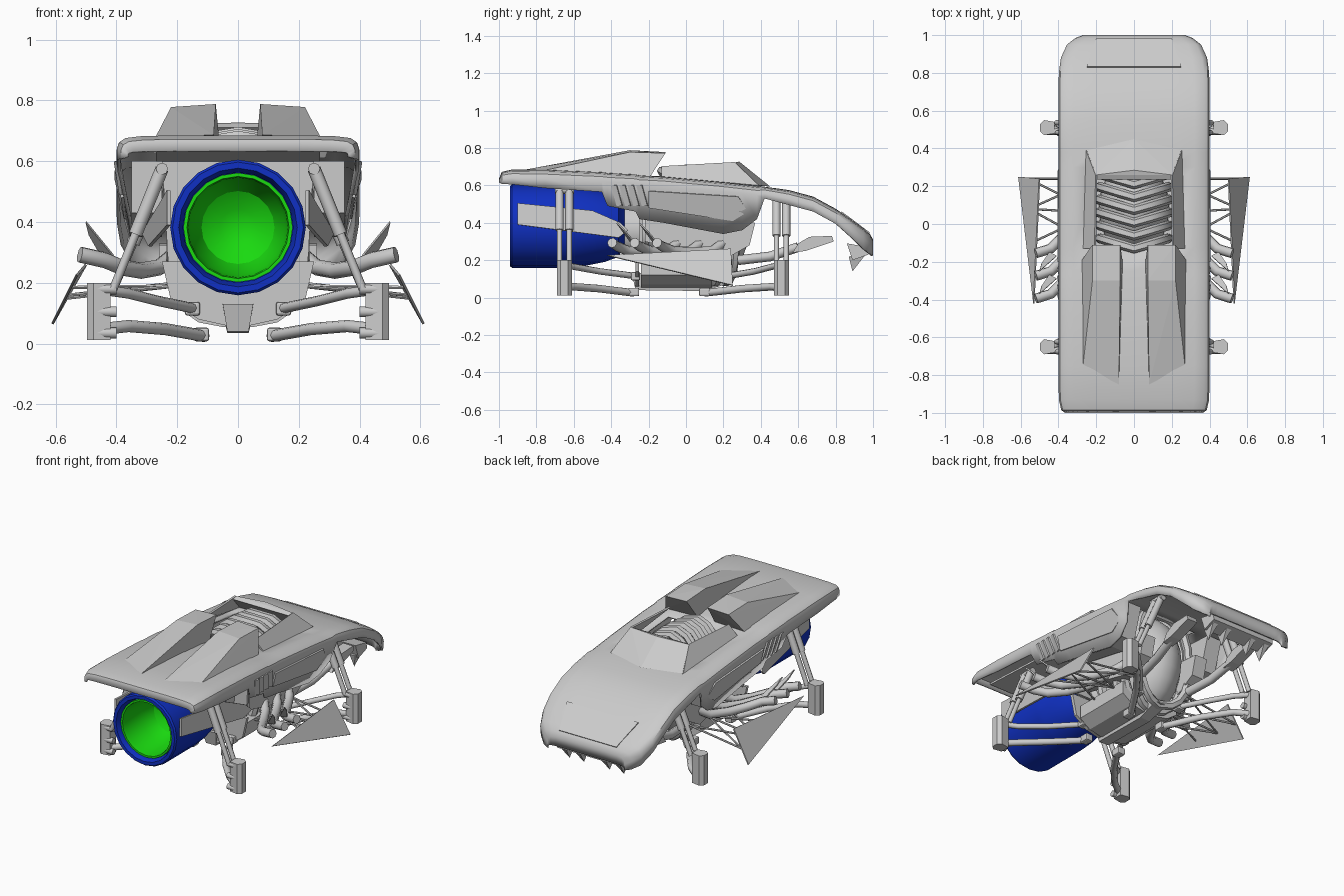
import bpy, bmesh, math
from mathutils import Vector, Matrix

if "Cube" in bpy.data.objects:
    bpy.data.objects.remove(bpy.data.objects["Cube"])

def material(name, rgb):
    m = bpy.data.materials.new(name)
    m.diffuse_color = (*rgb, 1)
    m.use_nodes = True
    m.node_tree.nodes["Principled BSDF"].inputs["Base Color"].default_value = m.diffuse_color
    return m

BLUE = material("blue", (0.005, 0.03, 0.55))
GREEN = material("green", (0.01, 0.7, 0.005))

def finish(name, bm, mat=None, smooth=False, recalc=True):
    if recalc:
        bmesh.ops.recalc_face_normals(bm, faces=bm.faces)
    me = bpy.data.meshes.new(name)
    bm.to_mesh(me)
    bm.free()
    ob = bpy.data.objects.new(name, me)
    bpy.context.collection.objects.link(ob)
    if mat:
        me.materials.append(mat)
    bpy.ops.object.select_all(action='DESELECT')
    bpy.context.view_layer.objects.active = ob
    ob.select_set(True)
    if smooth:
        bpy.ops.object.shade_smooth_by_angle(angle=math.radians(32))
    return ob

def solidify(ob, t, offset=-1):
    m = ob.modifiers.new("thickness", 'SOLIDIFY')
    m.thickness, m.offset = t, offset

def plate(name, pts, t=0.01):
    bm = bmesh.new()
    bm.faces.new([bm.verts.new(p) for p in pts])
    ob = finish(name, bm, recalc=False)
    solidify(ob, t, 0)
    return ob

def hull(name, pts):
    bm = bmesh.new()
    for p in pts:
        bm.verts.new(p)
    bmesh.ops.convex_hull(bm, input=bm.verts)
    return finish(name, bm)

def box(name, c, size, bevel=0):
    bm = bmesh.new()
    bmesh.ops.create_cube(bm, size=1, matrix=Matrix.Translation(c) @ Matrix.Diagonal((*size, 1)))
    if bevel:
        bmesh.ops.bevel(bm, geom=bm.edges[:], offset=bevel, segments=2, affect='EDGES', profile=0.5)
    return finish(name, bm)

def tube(name, pts, r, cyclic=False, res=2):
    cu = bpy.data.curves.new(name, 'CURVE')
    cu.dimensions, cu.bevel_depth, cu.bevel_resolution, cu.use_fill_caps = '3D', r, res, True
    sp = cu.splines.new('POLY')
    sp.points.add(len(pts) - 1)
    for q, p in zip(sp.points, pts):
        q.co = (*p, 1)
    sp.use_cyclic_u = cyclic
    ob = bpy.data.objects.new(name, cu)
    bpy.context.collection.objects.link(ob)
    bpy.ops.object.select_all(action='DESELECT')
    bpy.context.view_layer.objects.active = ob
    ob.select_set(True)
    bpy.ops.object.convert(target='MESH')
    bpy.ops.object.shade_smooth_by_angle(angle=math.radians(50))

def lathe(name, prof, cz, n, mat=None):
    bm = bmesh.new()
    rings = [[bm.verts.new((r * math.cos(2 * math.pi * k / n), y, cz + r * math.sin(2 * math.pi * k / n)))
              for k in range(n)] for r, y in prof]
    for a, b in zip(rings, rings[1:]):
        for k in range(n):
            bm.faces.new((a[k], a[(k + 1) % n], b[(k + 1) % n], b[k]))
    bmesh.ops.remove_doubles(bm, verts=bm.verts, dist=1e-4)
    return finish(name, bm, mat, True)

# Body shell: stations of y, half width, top height, lower edge height
stations = [(-1, .365, .635, .615), (-.985, .385, .672, .608), (-.93, .398, .685, .605), (-.75, .4, .685, .585),
            (-.45, .4, .672, .565), (-.42, .4, .668, .49), (-.27, .4, .66, .46), (-.25, .4, .655, .42),
            (-.12, .4, .648, .40), (.2, .4, .618, .34), (.3, .4, .607, .36), (.38, .4, .598, .42),
            (.42, .4, .593, .53), (.55, .4, .575, .495), (.68, .4, .54, .46), (.8, .398, .475, .395),
            (.88, .387, .42, .325), (.95, .355, .37, .26), (.985, .31, .338, .235), (1.0, .27, .31, .226),
            (.997, .265, .25, .222)]
cross = [(0, 0), (.52, 0), (.8, .003), (.93, .010), (.98, .025), (1, .05)]
bm = bmesh.new()
rows = []
for y, w, top, bot in stations:
    h = top - bot
    half = [(w * f, top - d * min(1, h / .09)) for f, d in cross] + [(w - max(0, h - .09) * .25, bot)]
    line = [(-x, z) for x, z in half[:0:-1]] + half
    rows.append([bm.verts.new((x, y, z)) for x, z in line])
for (st, a), (sn, b) in zip(zip(stations, rows), zip(stations[1:], rows[1:])):
    for i in range(len(a) - 1):
        mid = (a[i].co.x + a[i + 1].co.x) / 2
        if abs(mid) < .2 and st[0] >= -.121 and sn[0] <= .301:
            continue  # engine opening
        bm.faces.new((a[i], a[i + 1], b[i + 1], b[i]))
shell = finish("body_shell", bm, None, True, False)
solidify(shell, .012)
plate("deck_underside", [(-.27, -.96, .64), (.27, -.96, .64), (.27, -.25, .605), (-.27, -.25, .605)], .012)

# Jet tube with coloured nozzle
lathe("jet_housing", [(0, -.31), (.08, -.31), (.12, -.34), (.165, -.36), (.178, -.40), (.19, -.43), (.204, -.5),
                      (.22, -.58), (.223, -.62), (.223, -.93), (.215, -.94), (.195, -.94), (.181, -.9), (.181, -.6),
                      (0, -.55)], .382, 20, BLUE)
lathe("jet_nozzle_lining", [(.18, -.88), (.18, -.915), (.168, -.915), (.164, -.89), (.155, -.75), (.12, -.67),
                            (.06, -.63), (0, -.62)], .382, 20, GREEN)

# Engine core, swept-back ribs and narrow keel
bm = bmesh.new()
bmesh.ops.create_uvsphere(bm, u_segments=20, v_segments=12, radius=1,
                          matrix=Matrix.Translation((0, .08, .375)) @ Matrix.Diagonal((.19, .26, .31, 1)))
finish("engine_core", bm, None, True)
for k in range(6):
    yt = .27 - .068 * k
    s = 1 - .02 * abs(k - 2.5)
    ring = []
    for a in range(20):
        t = 2 * math.pi * a / 20
        c, n = math.cos(t), math.sin(t)
        x = .195 * s * math.copysign(abs(c) ** .75, c)
        z = .312 * s * math.copysign(abs(n) ** .85, n)
        ring.append((x, yt - .06 * (1 - abs(x) / .2), .38 + z))
    tube(f"engine_rib_{k}", ring, .026, True, 1)
lathe("drive_casing", [(0, .0), (.12, .0), (.12, -.2), (.15, -.22), (.15, -.33), (0, -.33)], .36, 16)
hull("engine_sump", [(s * x, y, z) for s in (-1, 1) for y in (-.24, .14)
                     for x, z in ((.2, .2), (.2, .12), (.13, .07), (.05, .055))])
hull("keel", [(s * x, y, z) for s in (-1, 1) for y, z, x in
              ((-.29, .13, .05), (-.27, .04, .035), (.1, .035, .035), (.24, .08, .04), (.2, .14, .06))])
plate("rear_bulkhead", [(-.25, -.26, .27), (-.22, -.26, .14), (-.13, -.26, .08), (-.04, -.26, .06),
                        (.04, -.26, .06), (.13, -.26, .08), (.22, -.26, .14), (.25, -.26, .27)], .02)
plate("firewall", [(-.25, -.24, .61), (.25, -.24, .61), (.23, -.24, .27), (-.23, -.24, .27)], .015)

# Nose chin with teeth and visor
hull("nose_chin", [(x, y, z) for x in (-.22, .22) for y, z in ((.86, .29), (.97, .27), (.975, .23), (.89, .2))])
for k, x in enumerate((-.19, -.09, .09, .19)):
    hull(f"chin_tooth_{k}", [(x - .02, .87, .22), (x + .02, .87, .22), (x - .02, .96, .23),
                             (x + .02, .96, .23), (x, .89, .14)])
plate("nose_visor", [(-.25, .83, .456), (.25, .83, .456), (.2, .98, .344), (-.2, .98, .344)], .01)
hull("windscreen", [(s * x, y, z) for s in (-1, 1) for x, y, z in
                    ((0, .45, .594), (.25, .39, .60), (.2, .26, .722), (0, .285, .727),
                     (0, .262, .715), (.2, .235, .71), (.24, .36, .6))])

for s, side in ((-1, "left"), (1, "right")):
    def P(*pts):
        return [(s * p[0], p[1], p[2]) for p in pts]

    # Cabin side wall along the engine opening
    plate(f"cabin_side_{side}", P((.25, .39, .597), (.2, .26, .722), (.205, -.13, .70), (.265, -.13, .645)))
    # Tapering rear deck hump
    hull(f"deck_hump_{side}", P((.275, -.19, .65), (.22, -.11, .772), (.22, -.3, .778), (.27, -.75, .682),
                                (.08, -.85, .686), (.073, -.3, .788), (.073, -.11, .778), (.06, -.2, .65)))
    # Inner side pod, engine flank and louvres
    hull(f"side_pod_{side}", P(*[(x, y, z) for x in (.25, .35) for y, z in
                                 ((-.2, .6), (-.2, .43), (.2, .35), (.3, .37), (.36, .57))]))
    hull(f"engine_flank_{side}", P(*[(x, y, z) for x in (.15, .235) for y, z in
                                     ((-.22, .44), (-.22, .3), (.2, .2), (.34, .28), (.37, .4))]))
    for k in range(4):
        y = -.4 + .045 * k
        plate(f"side_louvre_{side}_{k}", P((.396, y, .6), (.404, y + .03, .6), (.386, y + .06, .49), (.375, y + .03, .49)))
    plate(f"side_trim_{side}", P((.401, -.2, .57), (.401, .28, .54), (.375, .33, .46), (.37, .25, .41), (.38, -.2, .48)))
    # Plate beside the jet
    plate(f"jet_side_plate_{side}", P((.228, -.9, .505), (.25, -.5, .465), (.29, -.35, .4), (.31, -.31, .36),
                                      (.29, -.36, .32), (.228, -.9, .39)), .012)
    # Suspension corners: upright, bent arms, twin dampers
    for end, y0, yl, yu, ztop, zmid in (("rear", -.65, -.28, -.27, .575, .36), ("front", .51, .1, .22, .55, .33)):
        n = f"{end}_{side}"
        lug = [(s * (.455 + x), y0 + y, z) for z in (.012, .2) for x, y in
               ((-.035, .03), (.02, .04), (.042, .02), (.042, -.02), (.02, -.04), (-.035, -.03))]
        hull(f"upright_{n}", lug)
        d = .05 if y0 < 0 else -.05
        for z in (.035, .105, .18):
            tube(f"upright_lug_{n}", P((.40, y0 - .02, z), (.47, y0 - .02, z)), .018)
        tube(f"lower_arm_{n}", P((.43, y0, .05), (.36, y0 + d, .058), (.24, (y0 + yl) / 2, .048), (.11, yl, .025)), .02)
        tube(f"upper_arm_{n}", P((.43, y0, .175), (.36, y0 + d, .165), (.26, (y0 + yu) / 2, .14), (.14, yu, .115)), .017)
        box(f"lower_pivot_{n}", (s * .12, yl, .03), (.05, .06, .045), .008)
        box(f"upper_pivot_{n}", (s * .15, yu, .115), (.05, .05, .045), .008)
        xm = .41 - .16 * (zmid - .18) / (ztop - .18)
        for dy in (-.026, .026):
            y = y0 + dy
            tube(f"damper_rod_{n}", P((.41, y, .18), (xm, y, zmid)), .014)
            tube(f"damper_body_{n}", P((xm, y, zmid), (.25, y, ztop)), .022)
        tube(f"damper_mount_{n}", P((.25, y0 - .05, ztop), (.25, y0 + .05, ztop)), .02)
    # Swept exhaust pipes and the blades above them
    for k in range(3):
        y = -.39 + .12 * k
        tube(f"exhaust_{side}_{k}", P((.2, y + .36, .3), (.26, y + .29, .25), (.32, y + .18, .24),
                                      (.38, y + .08, .25), (.44, y + .02, .275), (.52, y - .005, .293)), .027)
    for k in range(2):
        y = -.34 + .12 * k
        plate(f"exhaust_blade_{side}_{k}", P((.41, y + .05, .29), (.5, y - .03, .40), (.49, y + .01, .36), (.45, y + .07, .29)), .008)
    # Side wing on a light truss
    plate(f"side_wing_{side}", P((.5, .24, .26), (.61, .25, .065), (.53, -.42, .225)), .008)
    outer = [Vector(p) for p in ((.56, .24, .15), (.555, .08, .16), (.545, -.1, .185))]
    inner = [Vector(p) for p in ((.2, .24, .2), (.2, .06, .19), (.19, -.12, .19))]
    for i, j in ((0, 0), (0, 1), (1, 0), (1, 1), (1, 2), (2, 1)):
        tube(f"truss_rod_{side}_{i}{j}", P(inner[i], outer[j]), .006, res=1)
    # Front cooling duct
    tube(f"duct_pipe_{side}", P((.17, .28, .2), (.2, .45, .22), (.22, .6, .27)), .026)
    hull(f"duct_mouth_{side}", P(*[(x, y, z) for x in (.19, .26) for y, z in
                                   ((.57, .24), (.6, .29), (.66, .325), (.78, .33), (.79, .3), (.64, .25))]))
